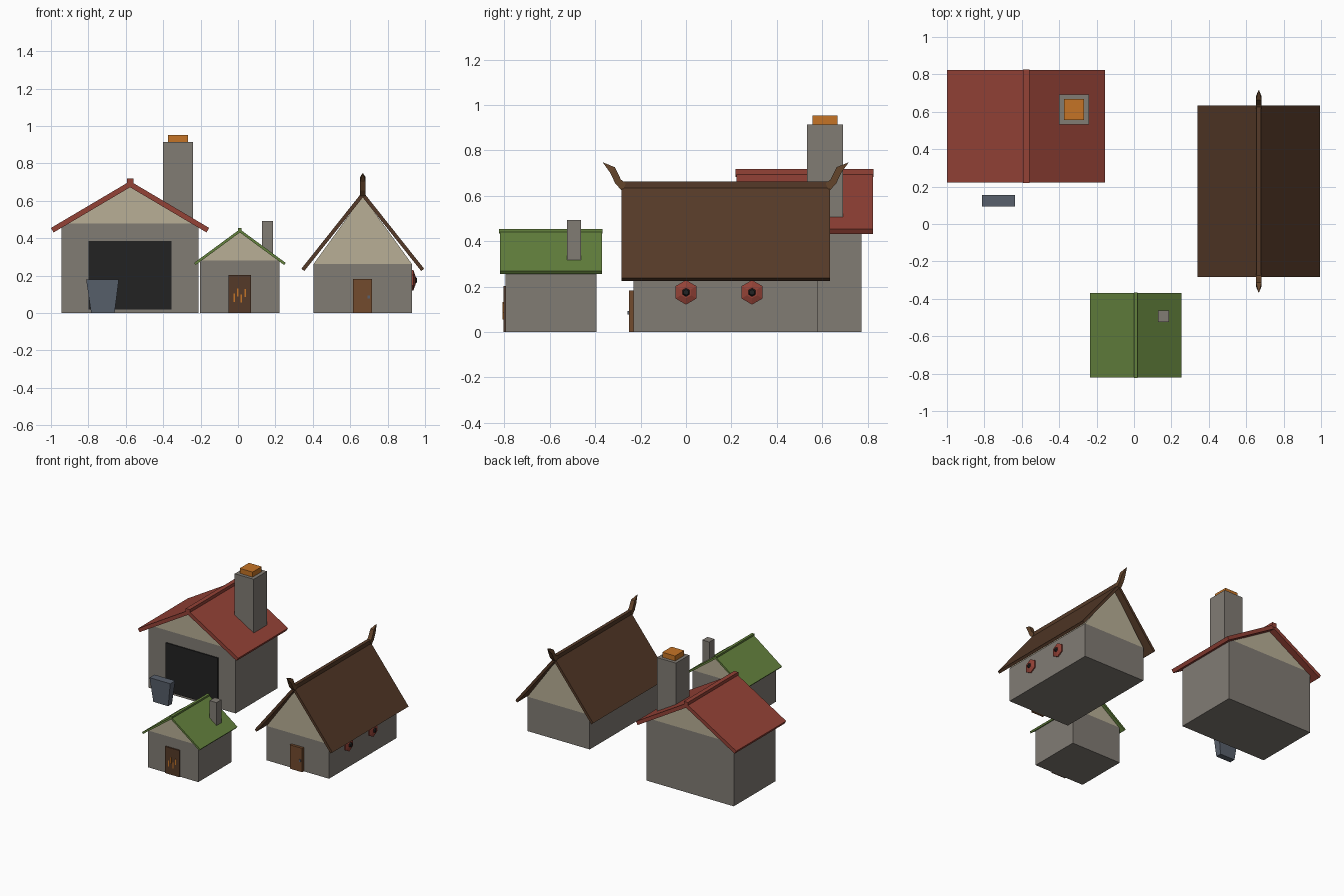
import bpy, bmesh, math
from mathutils import Matrix

cube = bpy.data.objects.get("Cube")
if cube:
    bpy.data.objects.remove(cube, do_unlink=True)


def material(name, rgb):
    m = bpy.data.materials.new(name)
    m.use_nodes = True
    m.diffuse_color = (*rgb, 1)
    bsdf = m.node_tree.nodes["Principled BSDF"]
    bsdf.inputs["Base Color"].default_value = (*rgb, 1)
    bsdf.inputs["Roughness"].default_value = 0.9
    return m


STONE = material("grey stone", (.22, .20, .175))
PLASTER = material("cream plaster", (.48, .425, .305))
RED = material("red", (.295, .054, .037))
GREEN = material("moss green", (.127, .222, .047))
BROWN = material("dark brown wood", (.091, .042, .021))
WOOD = material("door wood", (.17, .069, .027))
HORN = material("horn wood", (.125, .058, .024))
EMBER = material("ember orange", (.56, .175, .019))
SLATE = material("blue steel", (.098, .117, .15))
BLACK = material("charcoal", (.016, .016, .016))


def finish(name, bm, mat):
    bmesh.ops.recalc_face_normals(bm, faces=bm.faces)
    mesh = bpy.data.meshes.new(name)
    bm.to_mesh(mesh)
    bm.free()
    mesh.materials.append(mat)
    ob = bpy.data.objects.new(name, mesh)
    bpy.context.scene.collection.objects.link(ob)
    return ob


def prism(name, pts, y0, y1, mat):
    """Extrude an x-z outline along y."""
    bm = bmesh.new()
    a = [bm.verts.new((x, y0, z)) for x, z in pts]
    b = [bm.verts.new((x, y1, z)) for x, z in pts]
    bm.faces.new(a)
    bm.faces.new(b[::-1])
    for i in range(len(pts)):
        j = (i + 1) % len(pts)
        bm.faces.new((a[i], a[j], b[j], b[i]))
    return finish(name, bm, mat)


def box(name, x0, x1, y0, y1, z0, z1, mat):
    return prism(name, [(x0, z0), (x1, z0), (x1, z1), (x0, z1)], y0, y1, mat)


def house(name, cx, half, y0, y1, wall, apex, eave, ridge, thick, over, mat, beam):
    """Stone walls, plaster gables, a chevron roof and a ridge beam."""
    box(name + "_walls", cx - half, cx + half, y0, y1, 0, wall, STONE)
    prism(name + "_gables", [(cx - half, wall), (cx + half, wall), (cx, apex)], y0, y1, PLASTER)
    # eave is (half width, height) of the outer edge
    w, ez = eave
    rise = math.atan2(ridge - ez, w)
    iw, iz = w - thick * math.sin(rise), ez - thick * math.cos(rise)
    outline = [(cx - w, ez), (cx, ridge), (cx + w, ez),
               (cx + iw, iz), (cx, ridge - thick / math.cos(rise)), (cx - iw, iz)]
    prism(name + "_roof", outline, y0 - over, y1 + over, mat)
    bw, bz0, bz1 = beam
    box(name + "_ridge_beam", cx - bw, cx + bw, y0 - over - .003, y1 + over + .003, bz0, bz1, mat)


# Forge with red roof
house("forge", -.577, .367, .272, .773, .478, .688, (.423, .455), .705, .028, .05, RED, (.017, .682, .718))
box("forge_opening", -.798, -.356, .264, .274, .018, .386, BLACK)
box("forge_chimney", -.40, -.24, .532, .692, .42, .915, STONE)
box("forge_chimney_embers", -.375, -.267, .557, .667, .90, .953, EMBER)

# Tapered steel block before the forge
block = prism("steel_block", [(-.785, 0), (-.66, 0), (-.637, .18), (-.812, .18)], .094, .154, SLATE)
for v in block.data.vertices:
    if v.co.z < .01:
        v.co.y = .124 + (v.co.y - .124) * .75

# Small hut with green roof
house("hut", .01, .212, -.795, -.395, .28, .438, (.245, .268), .448, .014, .025, GREEN, (.01, .435, .454))
box("hut_chimney", .128, .187, -.525, -.463, .29, .493, STONE)
box("hut_door", -.05, .069, -.805, -.793, 0, .203, BROWN)
for x, z in ((-.021, .06), (-.002, .088), (.017, .055), (.038, .085)):
    box("hut_door_mark", x - .004, x + .004, -.808, -.804, z, z + .044, EMBER)

# Long hall with steep brown roof
house("hall", .667, .263, -.232, .582, .262, .625, (.328, .237), .65, .02, .052, BROWN, (.013, .63, .663))
box("hall_door", .614, .717, -.252, -.23, 0, .182, WOOD)
box("hall_door_knob", .693, .707, -.258, -.25, .077, .093, SLATE)


def horn(name, side):
    """Curved ridge-end horn, narrowing to a point."""
    bm = bmesh.new()
    rings = []
    # inner and outer edge (distance from roof middle, height), half width
    for a, b, w in (((.44, .655), (.455, .62), .016), ((.462, .672), (.487, .655), .016),
                    ((.488, .726), (.508, .70), .015), ((.54, .747), (.54, .745), .002)):
        rings.append([bm.verts.new((.667 + sx * w, .175 + side * p[0], p[1]))
                      for p, sx in ((a, -1), (a, 1), (b, 1), (b, -1))])
    for r, s in zip(rings, rings[1:]):
        for i in range(4):
            bm.faces.new((r[i], r[i - 1], s[i - 1], s[i]))
    bm.faces.new(rings[0])
    bm.faces.new(rings[-1])
    finish(name, bm, HORN)


horn("front_ridge_horn", -1)
horn("back_ridge_horn", 1)


def hex_cone(name, x0, x1, y, z, r0, r1, mat):
    """Six-sided tapered disc facing +x."""
    bm = bmesh.new()
    turn = Matrix.Translation(((x0 + x1) / 2, y, z)) @ Matrix.Rotation(math.pi / 2, 4, 'Y')
    bmesh.ops.create_cone(bm, cap_ends=True, segments=6, radius1=r0, radius2=r1,
                          depth=x1 - x0, matrix=turn)
    # put one corner at the top
    top = max(v.co.z for v in bm.verts) - z
    if top < r0 * .95:
        bmesh.ops.rotate(bm, verts=bm.verts, cent=(0, y, z),
                         matrix=Matrix.Rotation(math.pi / 6, 3, 'X'))
    finish(name, bm, mat)


# Round shields on the hall's side wall
for y in (.0, .291):
    hex_cone("shield_rim", .928, .938, y, .175, .054, .054, RED)
    hex_cone("shield_face", .938, .948, y, .175, .054, .026, RED)
    hex_cone("shield_boss", .946, .957, y, .175, .02, .012, BLACK)
